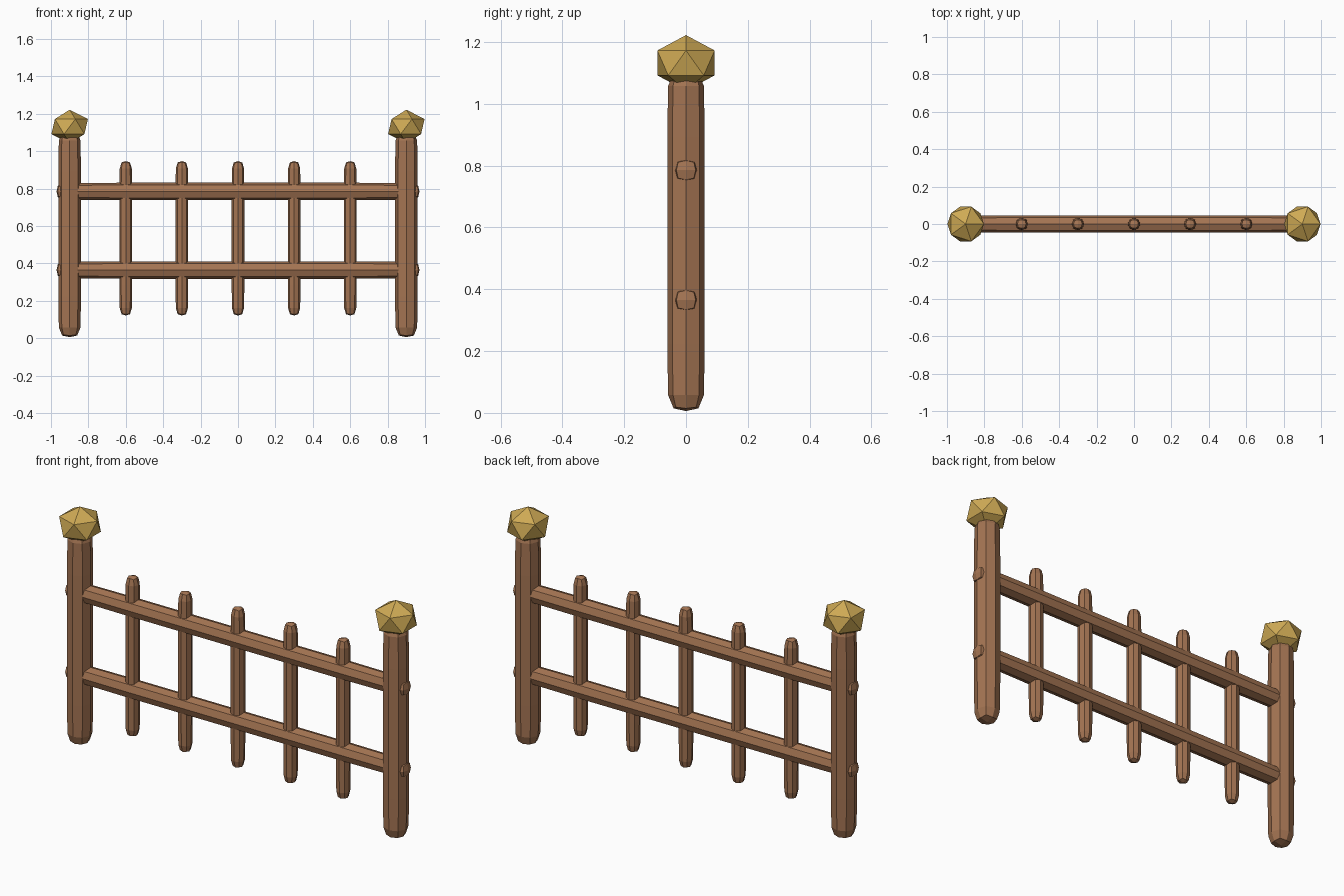
import bpy, bmesh
from mathutils import Vector

if "Cube" in bpy.data.objects:
    bpy.data.objects.remove(bpy.data.objects["Cube"])


def material(name, rgb):
    m = bpy.data.materials.new(name)
    m.diffuse_color = (*rgb, 1.0)
    m.use_nodes = True
    m.node_tree.nodes["Principled BSDF"].inputs["Base Color"].default_value = m.diffuse_color
    return m


WOOD = material("brown wood", (0.37, 0.175, 0.085))
GOLD = material("aged gold", (0.62, 0.40, 0.09))


def add_object(name, bm, mat):
    bmesh.ops.recalc_face_normals(bm, faces=bm.faces)
    mesh = bpy.data.meshes.new(name)
    bm.to_mesh(mesh)
    bm.free()
    mesh.materials.append(mat)
    ob = bpy.data.objects.new(name, mesh)
    bpy.context.collection.objects.link(ob)
    return ob


def beam(name, start, end, r, tip):
    """Square beam with end loops, softened once into a rounded bar."""
    start, end = Vector(start), Vector(end)
    d = (end - start).normalized()
    u = Vector((0, 1, 0))
    v = d.cross(u)
    bm = bmesh.new()
    rings = []
    for c in (start, start + d * tip, end - d * tip, end):
        rings.append([bm.verts.new(c + u * a * r + v * b * r)
                      for a, b in ((1, 1), (-1, 1), (-1, -1), (1, -1))])
    for p, q in zip(rings, rings[1:]):
        for i in range(4):
            j = (i + 1) % 4
            bm.faces.new((p[i], p[j], q[j], q[i]))
    bm.faces.new(rings[0])
    bm.faces.new(rings[-1])
    ob = add_object(name, bm, WOOD)
    sub = ob.modifiers.new("soften", 'SUBSURF')
    sub.levels = sub.render_levels = 1
    return ob


# end posts with faceted finials
for side, x in (("left", -0.9), ("right", 0.9)):
    beam(side + "_post", (x, 0, 0), (x, 0, 1.115), 0.066, 0.075)
    bm = bmesh.new()
    bmesh.ops.create_icosphere(bm, subdivisions=1, radius=1.0)
    bmesh.ops.scale(bm, vec=(0.109, 0.109, 0.09), verts=bm.verts)
    bmesh.ops.translate(bm, vec=(x, 0, 1.132), verts=bm.verts)
    add_object(side + "_finial", bm, GOLD)

# horizontal rails, poking slightly through the posts
for name, z in (("lower_rail", 0.365), ("upper_rail", 0.785)):
    beam(name, (-0.975, 0, z), (0.975, 0, z), 0.051, 0.06)

# upright pickets
for i in range(5):
    x = -0.6 + 0.3 * i
    beam(f"picket_{i + 1}", (x, 0, 0.117), (x, 0, 0.952), 0.037, 0.06)
